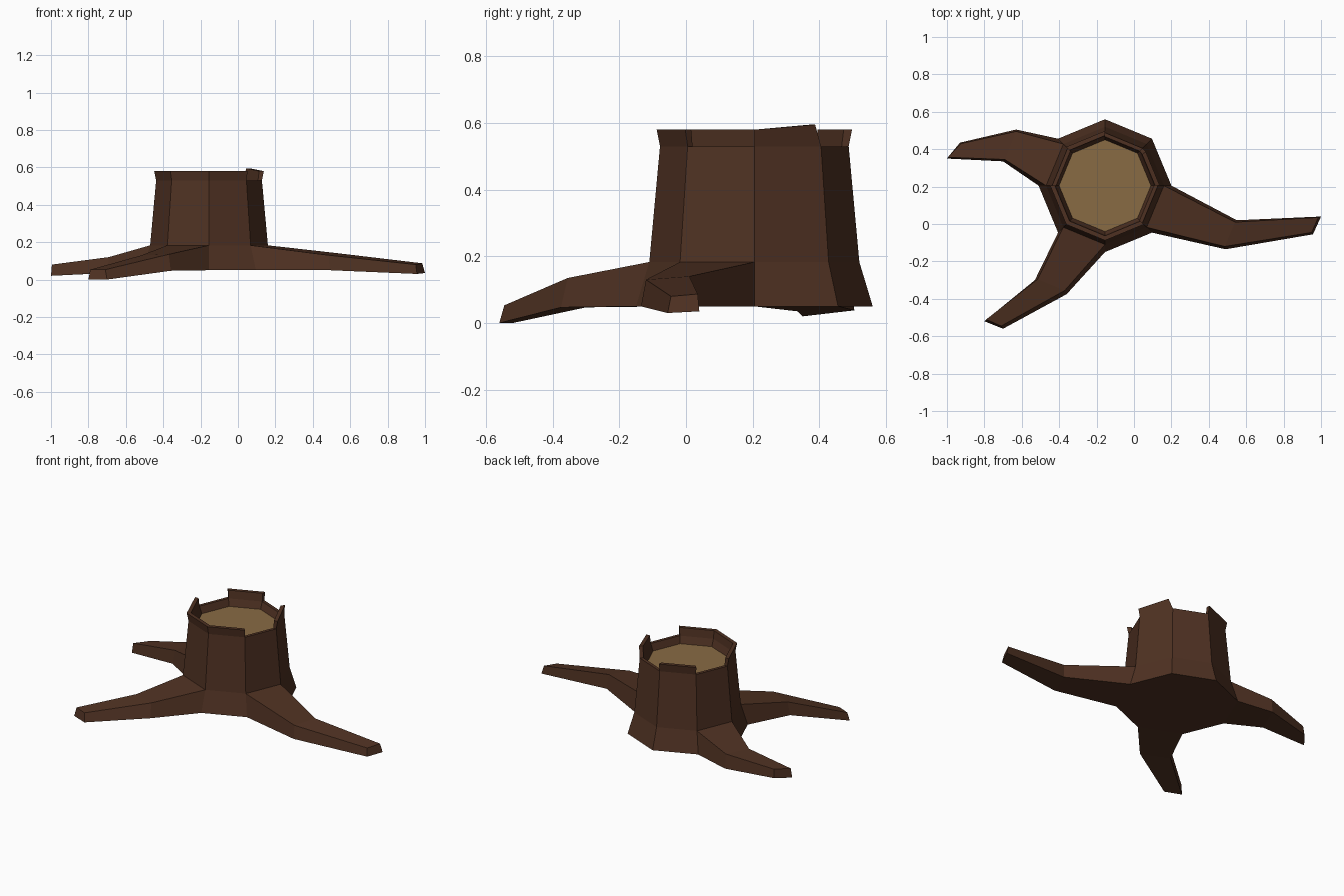
import bpy, bmesh
from math import cos, sin, pi
from mathutils import Vector

if "Cube" in bpy.data.objects:
    bpy.data.objects.remove(bpy.data.objects["Cube"])

CX, CY = -0.155, 0.205   # trunk axis


def material(name, rgb):
    m = bpy.data.materials.new(name)
    m.diffuse_color = (*rgb, 1)
    m.use_nodes = True
    m.node_tree.nodes["Principled BSDF"].inputs["Base Color"].default_value = m.diffuse_color
    return m


BARK = material("bark", (0.078, 0.031, 0.016))
WOOD = material("cut_wood", (0.25, 0.145, 0.057))


def corner(k, r, z):
    a = k * pi / 4
    return Vector((CX + r * cos(a), CY + r * sin(a), z))


def finish(bm, name, mat):
    bmesh.ops.recalc_face_normals(bm, faces=bm.faces)
    me = bpy.data.meshes.new(name)
    bm.to_mesh(me)
    bm.free()
    me.materials.append(mat)
    ob = bpy.data.objects.new(name, me)
    bpy.context.collection.objects.link(ob)
    return ob


# Each root grows from one side of the trunk foot. A section lists
# bottom first, bottom second, top second, top first.
ROOTS = {
    7: [[(0.49, -0.135, 0.05), (0.55, 0.02, 0.05), (0.54, 0.01, 0.14), (0.485, -0.12, 0.13)],
        [(0.957, -0.055, 0.03), (1.0, 0.04, 0.035), (0.985, 0.035, 0.087), (0.95, -0.045, 0.08)]],
    5: [[(-0.53, -0.30, 0.047), (-0.36, -0.375, 0.047), (-0.37, -0.355, 0.135), (-0.515, -0.295, 0.13)],
        [(-0.80, -0.52, 0.0), (-0.70, -0.56, 0.0), (-0.71, -0.545, 0.053), (-0.79, -0.51, 0.053)]],
    3: [[(-0.63, 0.505, 0.038), (-0.70, 0.335, 0.035), (-0.69, 0.345, 0.12), (-0.63, 0.495, 0.128)],
        [(-0.93, 0.435, 0.03), (-1.0, 0.35, 0.02), (-0.995, 0.357, 0.08), (-0.925, 0.43, 0.085)]],
}

# Trunk with roots: outer rings, then over the rim and down the inside
bm = bmesh.new()
profile = [(0.355, 0.05), (0.315, 0.183), (0.283, 0.53), (0.262, 0.53), (0.245, 0.485)]
rings = [[bm.verts.new(corner(k, r, z)) for k in range(8)] for r, z in profile]
for i, (lo, hi) in enumerate(zip(rings, rings[1:])):
    for k in range(8):
        n = (k + 1) % 8
        if i == 0 and k in ROOTS:
            prev = [lo[k], lo[n], hi[n], hi[k]]
            for section in ROOTS[k]:
                cur = [bm.verts.new(p) for p in section]
                for j in range(4):
                    m = (j + 1) % 4
                    bm.faces.new((prev[j], prev[m], cur[m], cur[j]))
                prev = cur
            bm.faces.new(prev)
        else:
            bm.faces.new((lo[k], lo[n], hi[n], hi[k]))
bm.faces.new(rings[0])
finish(bm, "trunk_and_roots", BARK)

# Cut wood surface
bm = bmesh.new()
bm.faces.new([bm.verts.new(corner(k, 0.247, 0.486)) for k in range(8)])
bm.normal_update()
cut = finish(bm, "cut_surface", WOOD)
if cut.data.polygons[0].normal.z < 0:
    cut.data.flip_normals()


# Raised bark left standing on some rim sides, open gaps on the others
def bark_strip(name, first, tops, end=1.0):
    bm = bmesh.new()
    cols = []
    for i, z in enumerate(tops):
        pts = []
        for r, h in ((0.283, 0.53), (0.293, z), (0.268, z), (0.262, 0.53)):
            p = corner(first + i, r, h)
            if i == len(tops) - 1:
                t = end if h > 0.53 else 1.0
                p = corner(first + i - 1, r, h).lerp(p, t)
            pts.append(bm.verts.new(p))
        cols.append(pts)
    for a, b in zip(cols, cols[1:]):
        for j in range(4):
            m = (j + 1) % 4
            bm.faces.new((a[j], a[m], b[m], b[j]))
    bm.faces.new(cols[0])
    bm.faces.new(cols[-1])
    finish(bm, name, BARK)


bark_strip("front_bark_rim", 4, [0.58] * 4)
bark_strip("back_bark_rim", 2, [0.58] * 2)
bark_strip("right_bark_splinter", 0, [0.58, 0.595], 0.88)
